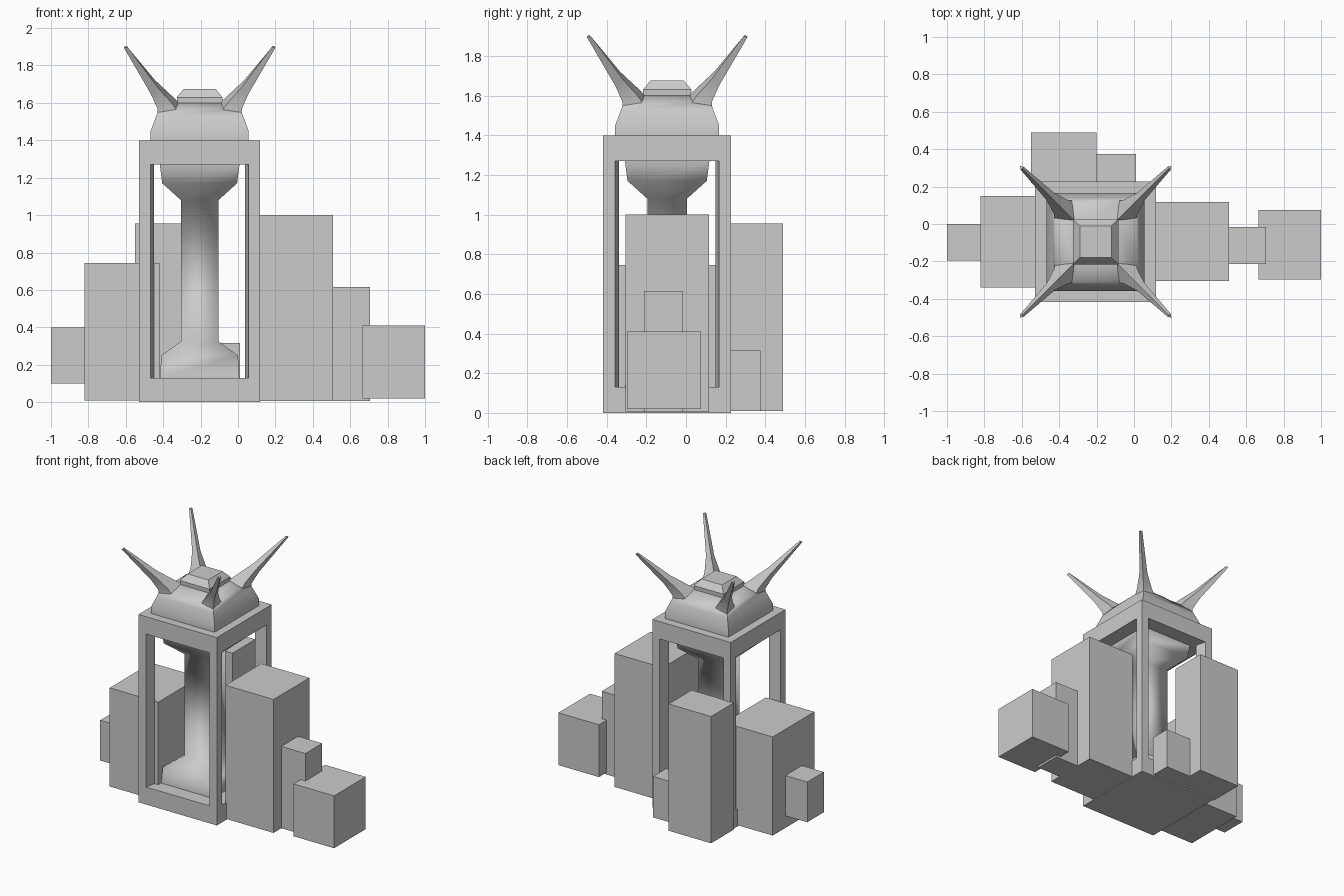
import bpy, bmesh, math

if "Cube" in bpy.data.objects:
    bpy.data.objects.remove(bpy.data.objects["Cube"])

CX, CY = -0.205, -0.095   # tower axis


def loft(name, rings, smooth=None):
    """Skin a list of equal-length vertex rings and cap both ends."""
    bm = bmesh.new()
    rows = [[bm.verts.new(p) for p in ring] for ring in rings]
    n = len(rows[0])
    for a, b in zip(rows, rows[1:]):
        for i in range(n):
            j = (i + 1) % n
            bm.faces.new((a[i], a[j], b[j], b[i]))
    bm.faces.new(rows[0])
    bm.faces.new(rows[-1])
    bmesh.ops.recalc_face_normals(bm, faces=bm.faces)
    me = bpy.data.meshes.new(name)
    bm.to_mesh(me)
    bm.free()
    ob = bpy.data.objects.new(name, me)
    bpy.context.collection.objects.link(ob)
    if smooth:
        bpy.ops.object.select_all(action='DESELECT')
        ob.select_set(True)
        bpy.context.view_layer.objects.active = ob
        bpy.ops.object.shade_smooth_by_angle(angle=math.radians(smooth))
    return ob


def box(name, x0, x1, y0, y1, z0, z1):
    return loft(name, [[(x0, y0, z), (x1, y0, z), (x1, y1, z), (x0, y1, z)] for z in (z0, z1)])


def square_loft(name, profile, smooth=None):
    """Stack of squares (half width, z) around the tower axis."""
    return loft(name, [[(CX + sx * h, CY + sy * h, z) for sx, sy in ((-1, -1), (1, -1), (1, 1), (-1, 1))]
                       for h, z in profile], smooth)


# tower slabs
square_loft("tower_base", [(0.323, 0.0), (0.323, 0.13)])
square_loft("tower_top_slab", [(0.323, 1.27), (0.323, 1.40)])

# waisted pillar inside the tower
square_loft("inner_pillar", [(0.212, 0.13), (0.205, 0.25), (0.10, 0.325), (0.10, 1.08),
                             (0.20, 1.17), (0.213, 1.27)], 60)

# roof with stepped cap
square_loft("roof", [(0.262, 1.40), (0.262, 1.45), (0.234, 1.525), (0.217, 1.57), (0.12, 1.60)], 60)
square_loft("roof_cap", [(0.12, 1.59), (0.122, 1.63), (0.085, 1.675)])

# corner posts and swept roof horns, mirrored to all four corners
post = [(0.323, 0.323), (0.262, 0.323), (0.243, 0.243), (0.323, 0.262)]
horn = [  # each section: outer ridge (d, z), side points (across, along, z), inner ridge (d, z)
    ((0.224, 1.535), (0.125, 0.219, 1.565), (0.115, 1.607)),
    ((0.226, 1.57), (0.150, 0.224, 1.60), (0.135, 1.625)),
    ((0.262, 1.65), (0.222, 0.262, 1.68), (0.237, 1.72)),
    ((0.405, 1.895), (0.386, 0.402, 1.90), (0.392, 1.905)),
]
for i, (sx, sy) in enumerate(((-1, -1), (1, -1), (1, 1), (-1, 1))):
    loft(f"corner_post_{i}", [[(CX + sx * a, CY + sy * b, z) for a, b in post] for z in (0.13, 1.27)])
    rings = []
    for (o, oz), (a, b, sz), (n, nz) in horn:
        rings.append([(CX + sx * x, CY + sy * y, z) for x, y, z in
                      ((o, o, oz), (a, b, sz), (n, n, nz), (b, a, sz))])
    loft(f"roof_horn_{i}", rings, 35)

# surrounding blocks
box("left_block", -0.82, -0.42, -0.34, 0.15, 0.01, 0.745)
box("left_small_block", -1.0, -0.82, -0.195, 0.0, 0.10, 0.40)
box("back_block", -0.55, -0.20, 0.22, 0.49, 0.01, 0.955)
box("back_small_block", -0.20, 0.01, 0.22, 0.375, 0.01, 0.315)
box("right_block", 0.11, 0.507, -0.305, 0.117, 0.005, 1.0)
box("right_middle_block", 0.46, 0.705, -0.213, -0.015, 0.005, 0.615)
box("right_end_block", 0.665, 1.0, -0.297, 0.075, 0.02, 0.41)
